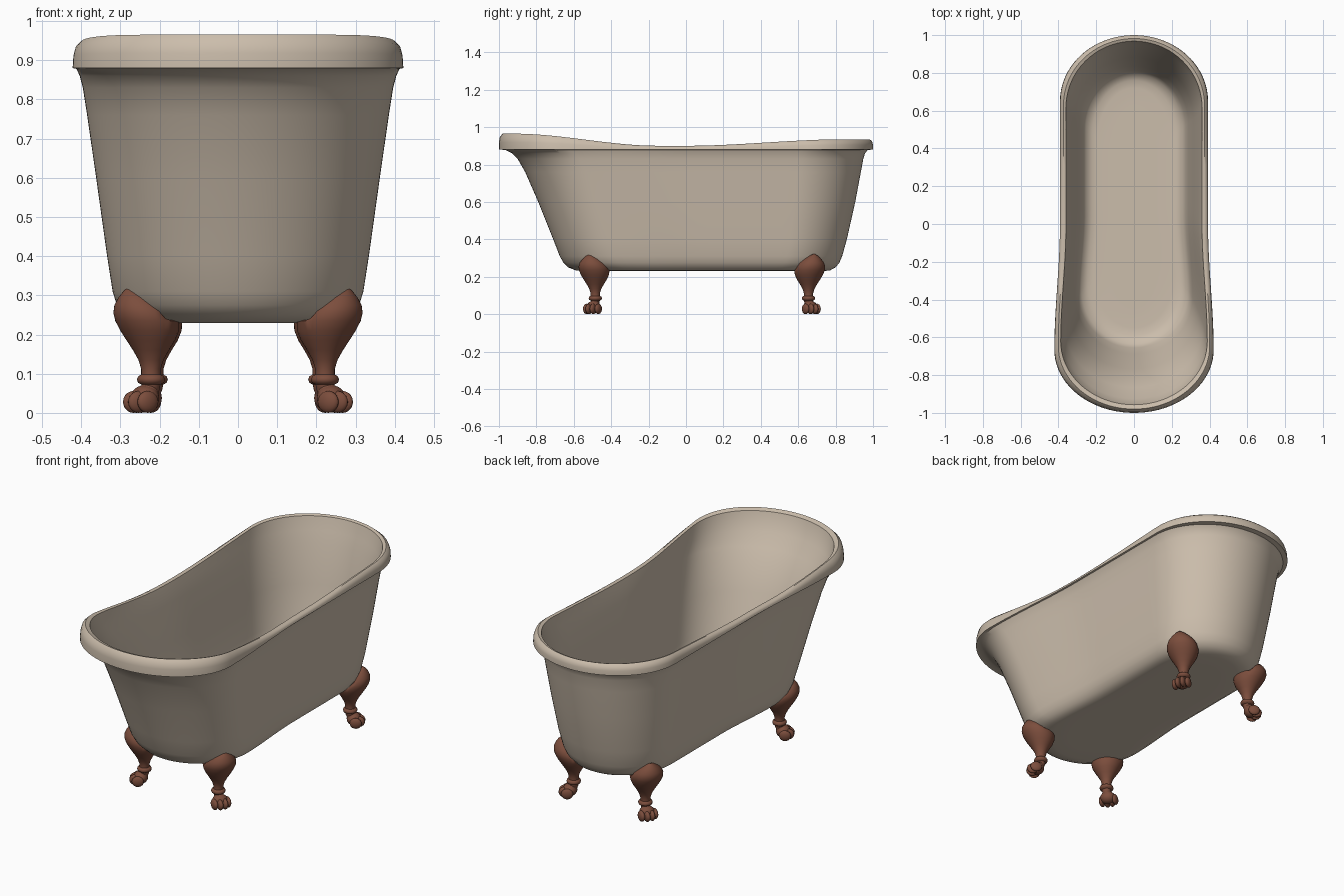
import bpy, bmesh, math
from mathutils import Matrix

if "Cube" in bpy.data.objects:
    bpy.data.objects.remove(bpy.data.objects["Cube"])


def material(name, rgb):
    m = bpy.data.materials.new(name)
    m.diffuse_color = (*rgb, 1)
    m.use_nodes = True
    m.node_tree.nodes["Principled BSDF"].inputs["Base Color"].default_value = m.diffuse_color
    return m


ENAMEL = material("beige enamel", (0.60, 0.51, 0.41))
BRONZE = material("brown bronze", (0.20, 0.075, 0.046))


def smooth(a, b, x):
    t = min(1, max(0, (x - a) / (b - a)))
    return t * t * (3 - 2 * t)


def finish(bm, name, mat, angle):
    bmesh.ops.recalc_face_normals(bm, faces=bm.faces)
    me = bpy.data.meshes.new(name)
    bm.to_mesh(me)
    bm.free()
    ob = bpy.data.objects.new(name, me)
    bpy.context.collection.objects.link(ob)
    me.materials.append(mat)
    bpy.ops.object.select_all(action='DESELECT')
    ob.select_set(True)
    bpy.context.view_layer.objects.active = ob
    bpy.ops.object.shade_smooth_by_angle(angle=math.radians(angle))
    return ob


def loft(bm, rings):
    loops = [[bm.verts.new(p) for p in r] for r in rings]
    for a, b in zip(loops, loops[1:]):
        n = len(a)
        for i in range(n):
            bm.faces.new((a[i], a[(i + 1) % n], b[(i + 1) % n], b[i]))
    bm.faces.new(loops[0])
    bm.faces.new(loops[-1])


# ---- tub: rounded oblong rings, wider at the sloping front end
def outline(yf, yb, wf, wb, lf, lb, arc=20, side=20):
    half = []
    for i in range(arc):                       # front end
        a = math.pi / 2 * i / arc
        half.append((wf * math.sin(a), yf + lf - lf * math.cos(a)))
    for i in range(side):                      # long side
        s = i / side
        w = wb + (wf - wb) * (1 - smooth(0, 0.5, s))
        half.append((w, yf + lf + (yb - lb - yf - lf) * s))
    for i in range(arc + 1):                   # back end
        a = math.pi / 2 * i / arc
        half.append((wb * math.cos(a), yb - lb + lb * math.sin(a)))
    return half + [(-x, y) for x, y in half[-2:0:-1]]


def rim_top(y):
    return 0.90 + 0.065 * (1 - smooth(-0.92, -0.15, y)) + 0.035 * smooth(0.0, 0.85, y)


# z, front end, back end, front half width, back half width
OUTSIDE = [
    (.230, -.45, .62, .16, .14), (.230, -.55, .73, .235, .215),
    (.234, -.59, .77, .265, .245), (.25, -.63, .80, .292, .270),
    (.275, -.655, .82, .309, .287), (.31, -.675, .835, .320, .298),
    (.40, -.71, .86, .334, .312), (.60, -.79, .905, .362, .338),
    (.76, -.86, .935, .385, .358), (.83, -.90, .948, .396, .367),
    (.86, -.93, .957, .404, .375), (.878, -.965, .972, .412, .383)]
# height share of the rim, then as above
RIM = [(0, -1, 1, .422, .392), (.45, -1, 1, .420, .390), (.8, -.995, .995, .414, .385),
       (1, -.98, .982, .401, .373), (.9, -.957, .968, .388, .360)]
INSIDE = [
    (.86, -.925, .948, .379, .351), (.80, -.865, .925, .368, .340),
    (.60, -.768, .882, .338, .314), (.40, -.688, .837, .310, .288),
    (.32, -.655, .812, .297, .272), (.285, -.635, .795, .278, .254),
    (.268, -.59, .76, .245, .222), (.265, -.55, .72, .215, .195),
    (.265, -.45, .62, .14, .12)]


def ends(z):
    k = smooth(0.2, 0.9, z)
    return 0.29 + 0.045 * k, 0.29 + 0.06 * k


rings = []
for z, *d in OUTSIDE:
    rings.append([(x, y, z) for x, y in outline(*d, *ends(z))])
for t, *d in RIM:
    rings.append([(x, y, 0.88 + t * (rim_top(y) - 0.88)) for x, y in outline(*d, *ends(0.9))])
for z, *d in INSIDE:
    rings.append([(x, y, z) for x, y in outline(*d, *ends(z))])
bm = bmesh.new()
loft(bm, rings)
finish(bm, "bathtub", ENAMEL, 42)

# ---- claw feet: turned knee leaning outwards, collar, paw with four toes
KNEE = [(.045, .016), (.06, .022), (.072, .024), (.077, .033), (.085, .036), (.093, .033),
        (.098, .025), (.112, .025), (.135, .032), (.16, .046), (.185, .062), (.21, .075),
        (.235, .082), (.255, .080), (.275, .069), (.295, .048), (.312, .024), (.321, .006)]


def ball(bm, centre, size, seg=16):
    m = Matrix.Translation(centre) @ Matrix.Diagonal((*size, 1))
    bmesh.ops.create_uvsphere(bm, u_segments=seg, v_segments=10, radius=1, matrix=m)


def leg(name, x, y, sx, sy):
    bm = bmesh.new()
    rings = []
    for z, r in KNEE:
        lean = 0.058 * (max(0, z - .17) / .15) ** 2
        ring = []
        for i in range(32):
            a = math.tau * i / 32
            u, v = lean + r * math.cos(a), r * math.sin(a)
            # keep the inner side below the tub floor
            ring.append((u, v, min(z, .237 + 1.5 * max(0, u))))
        rings.append(ring)
    loft(bm, rings)
    ball(bm, (.018, 0, .038), (.036, .040, .033))
    ball(bm, (.008, 0, .052), (.026, .027, .026))
    for v, u in ((-.036, .030), (-.013, .044), (.013, .044), (.036, .030)):
        ball(bm, (u, v, .028), (.030, .0145, .028))
    # turn outwards along the diagonal
    bm.transform(Matrix.Rotation(math.radians(30), 4, 'Z'))
    bm.transform(Matrix.Translation((x, y, 0)))
    bm.transform(Matrix.Diagonal((sx, sy, 1, 1)))
    finish(bm, name, BRONZE, 50)


for sx, side in ((1, "right"), (-1, "left")):
    leg("front_leg_" + side, .222, .485, sx, -1)
    leg("back_leg_" + side, .215, .655, sx, 1)
